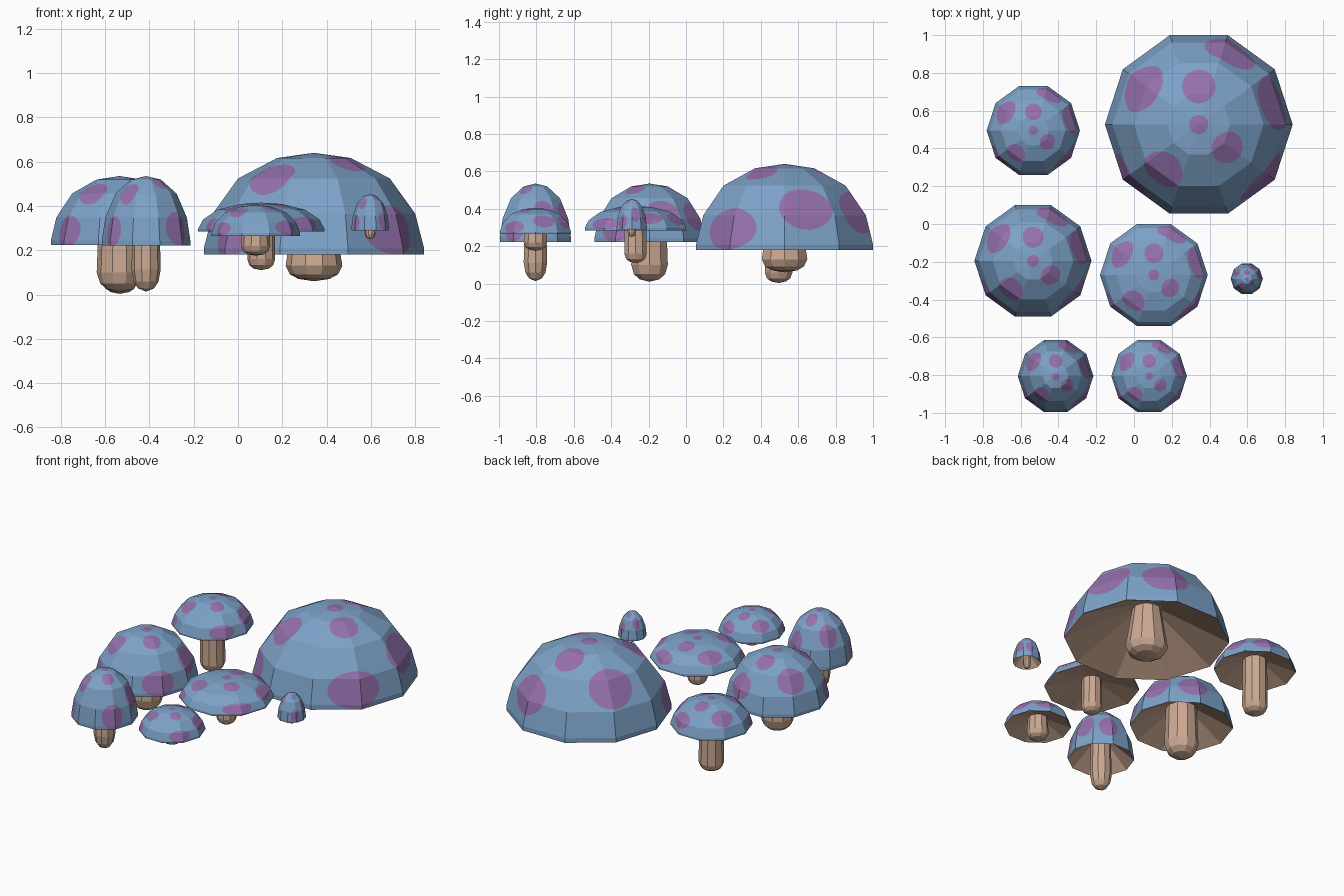
import bpy, bmesh, math
from mathutils import Vector

if "Cube" in bpy.data.objects:
    bpy.data.objects.remove(bpy.data.objects["Cube"])

SIDES = 10


def material(name, rgb):
    m = bpy.data.materials.new(name)
    m.diffuse_color = (*rgb, 1)
    m.use_nodes = True
    m.node_tree.nodes["Principled BSDF"].inputs["Base Color"].default_value = m.diffuse_color
    return m


BLUE = material("cap_blue", (0.205, 0.362, 0.578))
PURPLE = material("spot_purple", (0.296, 0.162, 0.413))
BROWN = material("stem_brown", (0.60, 0.40, 0.29))

# Spots on the cap: azimuth, elevation, half width, half height (degrees)
SPOTS = [(0, 90, 6, 6), (90, 65, 10.5, 12), (-39, 66, 10.5, 10.5),
         (232, 50, 13, 14), (147, 40, 17, 17), (66, 25, 18, 17),
         (16, 28, 18, 17), (-40, 12, 20.5, 16), (216, 9, 16, 15)]


def spot_frames():
    frames = []
    for az, el, a, b in SPOTS:
        az, el = math.radians(az), math.radians(el)
        c = Vector((math.cos(el) * math.cos(az), math.cos(el) * math.sin(az), math.sin(el)))
        e = Vector((-math.sin(az), math.cos(az), 0))
        frames.append((c, e, c.cross(e), math.sin(math.radians(a)), math.sin(math.radians(b))))
    return frames


FRAMES = spot_frames()


def spot_value(p):
    """Negative inside a spot, positive outside."""
    best = 5.0
    for c, e, n, a, b in FRAMES:
        if p.dot(c) > 0:
            best = min(best, (p.dot(e) / a) ** 2 + (p.dot(n) / b) ** 2 - 1)
    return best if abs(best) > 1e-4 else 1e-4


def lathe(profile):
    """Turn (radius, z) points around z with flat sides."""
    bm = bmesh.new()
    rings = []
    for r, z in profile:
        if r < 1e-6:
            rings.append([bm.verts.new((0, 0, z))] * SIDES)
        else:
            rings.append([bm.verts.new((r * math.cos(2 * math.pi * i / SIDES),
                                        r * math.sin(2 * math.pi * i / SIDES), z))
                          for i in range(SIDES)])
    for lo, hi in zip(rings, rings[1:]):
        for i in range(SIDES):
            j = (i + 1) % SIDES
            loop = [lo[i], lo[j], hi[j], hi[i]]
            bm.faces.new(list(dict.fromkeys(loop)))
    return bm


def finish(bm, name, loc, mats):
    me = bpy.data.meshes.new(name)
    bm.to_mesh(me)
    bm.free()
    for m in mats:
        me.materials.append(m)
    ob = bpy.data.objects.new(name, me)
    ob.location = (*loc, 0)
    bpy.context.collection.objects.link(ob)


def cut_spots(bm, R, z0, H):
    """Cut the spot outlines into the flat cap faces and colour the insides."""
    bmesh.ops.subdivide_edges(bm, edges=bm.edges[:], cuts=5, use_grid_fill=True)
    bmesh.ops.triangulate(bm, faces=bm.faces[:])
    val = {v: spot_value(Vector((v.co.x / R, v.co.y / R, (v.co.z - z0) / H)).normalized())
           for v in bm.verts}
    for e in bm.edges[:]:
        a, b = e.verts
        if val[a] * val[b] < 0:
            t = val[a] / (val[a] - val[b])
            _, v = bmesh.utils.edge_split(e, a, t)
            val[v] = 0.0
    for f in bm.faces[:]:
        zero = [v for v in f.verts if val[v] == 0.0]
        if len(zero) == 2:
            bmesh.utils.face_split(f, zero[0], zero[1])
    for f in bm.faces:
        f.material_index = int(sum(val[v] for v in f.verts) < 0)


def mushroom(name, x, y, R, zb, zt, stem_r, foot_z, foot_h, neck=0.85):
    h = zt - zb
    rim = max(0.012, 0.065 * h)
    z0, H = zb + rim, h - rim
    # cap
    dome = [(1, 0), (0.92, 0.36), (0.69, 0.73), (0.335, 0.945), (0, 1)]
    bm = lathe([(R, zb)] + [(R * r, z0 + H * z) for r, z in dome])
    cut_spots(bm, R, z0, H)
    finish(bm, name + "_cap", (x, y), [BLUE, PURPLE])
    # hollow underside
    top = zb + 0.45 * h
    finish(lathe([(0, top), (0.2 * R, top), (R, zb)]), name + "_underside", (x, y), [BROWN])
    # stem with rounded foot
    q = foot_h
    prof = [(0, foot_z), (0.55 * stem_r, foot_z + 0.15 * q), (0.85 * stem_r, foot_z + 0.45 * q),
            (stem_r, foot_z + q), (neck * stem_r, top + 0.01), (0, top + 0.01)]
    finish(lathe(prof), name + "_stem", (x, y), [BROWN])


#        name           x       y      R      rim z  top z  stem r foot z foot h neck
mushroom("giant",       0.343,  0.527, 0.497, 0.18,  0.64,  0.128, 0.06,  0.07,  0.68)
mushroom("back_left",  -0.533,  0.495, 0.247, 0.305, 0.48,  0.077, 0.003, 0.055, 0.95)
mushroom("mid_left",   -0.535, -0.195, 0.31,  0.223, 0.535, 0.103, 0.01,  0.09,  0.9)
mushroom("middle",      0.105, -0.27,  0.285, 0.285, 0.415, 0.063, 0.11,  0.05,  0.95)
mushroom("tiny",        0.597, -0.29,  0.085, 0.29,  0.453, 0.023, 0.25,  0.025, 0.85)
mushroom("front_left", -0.415, -0.805, 0.20,  0.222, 0.535, 0.066, 0.013, 0.10,  0.9)
mushroom("front",       0.08,  -0.805, 0.20,  0.265, 0.405, 0.066, 0.175, 0.045, 0.9)
